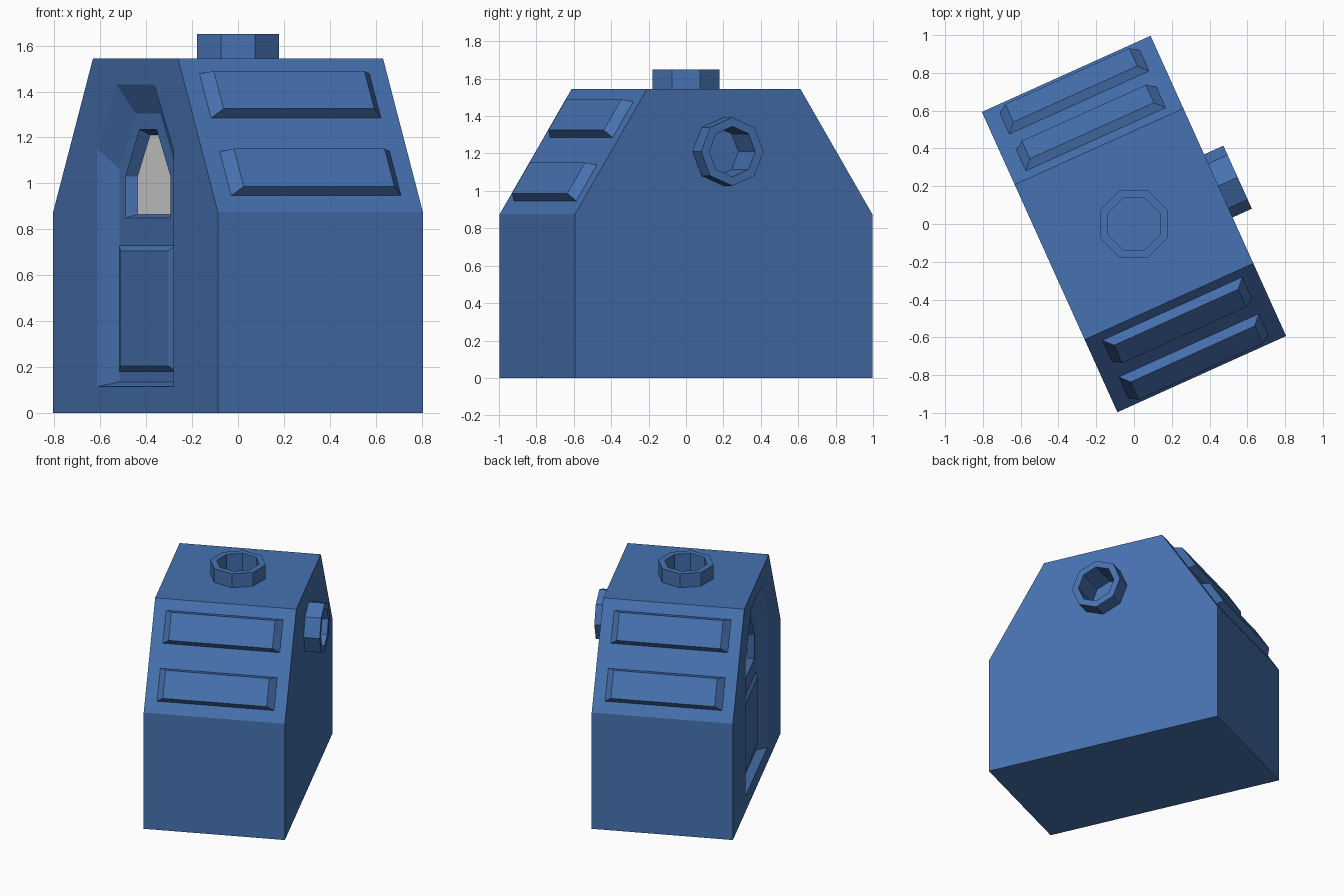
import bpy, bmesh, math
from mathutils import Matrix, Vector

if "Cube" in bpy.data.objects:
    bpy.data.objects.remove(bpy.data.objects["Cube"])

TURN = math.radians(24.3)
SPIN = Matrix.Rotation(TURN, 4, 'Z')
HW, HL, RIDGE = 0.49, 0.872, 0.45      # half width, half length, half ridge
EAVE, TOP = 0.875, 1.545


def material(name, rgb):
    m = bpy.data.materials.new(name)
    m.use_nodes = True
    m.diffuse_color = (*rgb, 1)
    m.node_tree.nodes["Principled BSDF"].inputs["Base Color"].default_value = (*rgb, 1)
    return m


BLUE = material("blue paint", (0.062, 0.17, 0.44))
GREY = material("pale window", (0.75, 0.75, 0.75))


def loft(name, loops, mat=BLUE):
    """Closed solid skinned through matching loops, turned into place."""
    bm = bmesh.new()
    rings = [[bm.verts.new(SPIN @ Vector(p)) for p in loop] for loop in loops]
    for a, b in zip(rings, rings[1:]):
        n = len(a)
        for i in range(n):
            bm.faces.new((a[i], a[(i + 1) % n], b[(i + 1) % n], b[i]))
    bm.faces.new(rings[0])
    bm.faces.new(rings[-1])
    bmesh.ops.recalc_face_normals(bm, faces=bm.faces)
    mesh = bpy.data.meshes.new(name)
    bm.to_mesh(mesh)
    bm.free()
    mesh.materials.append(mat)
    ob = bpy.data.objects.new(name, mesh)
    bpy.context.collection.objects.link(ob)
    return ob


def cut(target, loops):
    cutter = loft("cutter", loops)
    cutter.hide_render = True
    mod = target.modifiers.new("cut", 'BOOLEAN')
    mod.operation = 'DIFFERENCE'
    mod.solver = 'EXACT'
    mod.object = cutter
    bpy.context.view_layer.objects.active = target
    bpy.ops.object.modifier_apply(modifier=mod.name)
    bpy.data.objects.remove(cutter)


def arch(u, half, top_half, low, shoulder, high):
    """Doorway outline with a tapered top, on the plane x = u."""
    side = [(half, low), (half, shoulder), (top_half, high)]
    return [(u, v, z) for v, z in side] + [(u, -v, z) for v, z in reversed(side)]


def slab(u, half, low, high):
    return [(u, -half, low), (u, half, low), (u, half, high), (u, -half, high)]


# Body: house-shaped profile across the width
profile = [(-HL, 0), (HL, 0), (HL, EAVE), (RIDGE, TOP), (-RIDGE, TOP), (-HL, EAVE)]
body = loft("body", [[(u, v, z) for v, z in profile] for u in (-HW, HW)])

# Doorway recess with bevelled reveal, then the window recess in its back
opening = (0.40, 0.20, 0.115, 1.15, 1.43)
cut(body, [arch(-0.6, *opening), arch(-HW, *opening),
           arch(-0.43, 0.30, 0.13, 0.135, 1.06, 1.305)])
frame = (0.238, 0.09, 0.85, 1.03, 1.235)
glass = (0.216, 0.083, 0.865, 1.03, 1.21)
cut(body, [arch(-0.46, *frame), arch(-0.43, *frame), arch(-0.38, *glass)])
loft("window_pane", [arch(-0.383, *glass), arch(-0.378, *glass)], GREY)

# Raised lower door panel
loft("door_panel", [slab(-0.425, 0.30, 0.18, 0.73), slab(-0.43, 0.30, 0.18, 0.73),
                    slab(-0.45, 0.255, 0.205, 0.705)])

# Bevelled bars on both slopes
down = Vector((HL - RIDGE, EAVE - TOP)).normalized()
out = Vector((-down.y, down.x))


def bar_loop(sign, half, start, end, height):
    pts = []
    for u, s in ((-half, start), (half, start), (half, end), (-half, end)):
        p = Vector((RIDGE, TOP)) + down * s + out * height
        pts.append((u, sign * p.x, p.y))
    return pts


for side, sign in (("front", -1), ("back", 1)):
    for level, s in (("upper", 0.079), ("lower", 0.479)):
        e = s + 0.228
        loft(f"{side}_{level}_bar", [bar_loop(sign, 0.406, s, e, -0.01),
                                     bar_loop(sign, 0.406, s, e, 0),
                                     bar_loop(sign, 0.36, s + 0.017, e - 0.017, 0.048)])


# Eight-sided hollow ports
def octagon(radius, height, place, start):
    return [place(radius * math.cos(start + k * math.pi / 4),
                  radius * math.sin(start + k * math.pi / 4), height) for k in range(8)]


def port(name, outer, inner, height, place, start):
    mid, floor = (outer + inner) / 2, height - 0.22
    cut(body, [octagon(mid, h, place, start) for h in (floor - 0.01, height)])
    loft(name, [octagon(r, h, place, start) for r, h in
                ((outer, floor - 0.02), (outer, height), (inner, height), (inner, floor))])


port("top_port", 0.193, 0.148, 0.105, lambda a, b, h: (a, b, TOP + h), math.pi / 8 - TURN)
port("side_port", 0.183, 0.135, 0.112, lambda a, b, h: (HW + h, a, 1.21 + b), 0)
